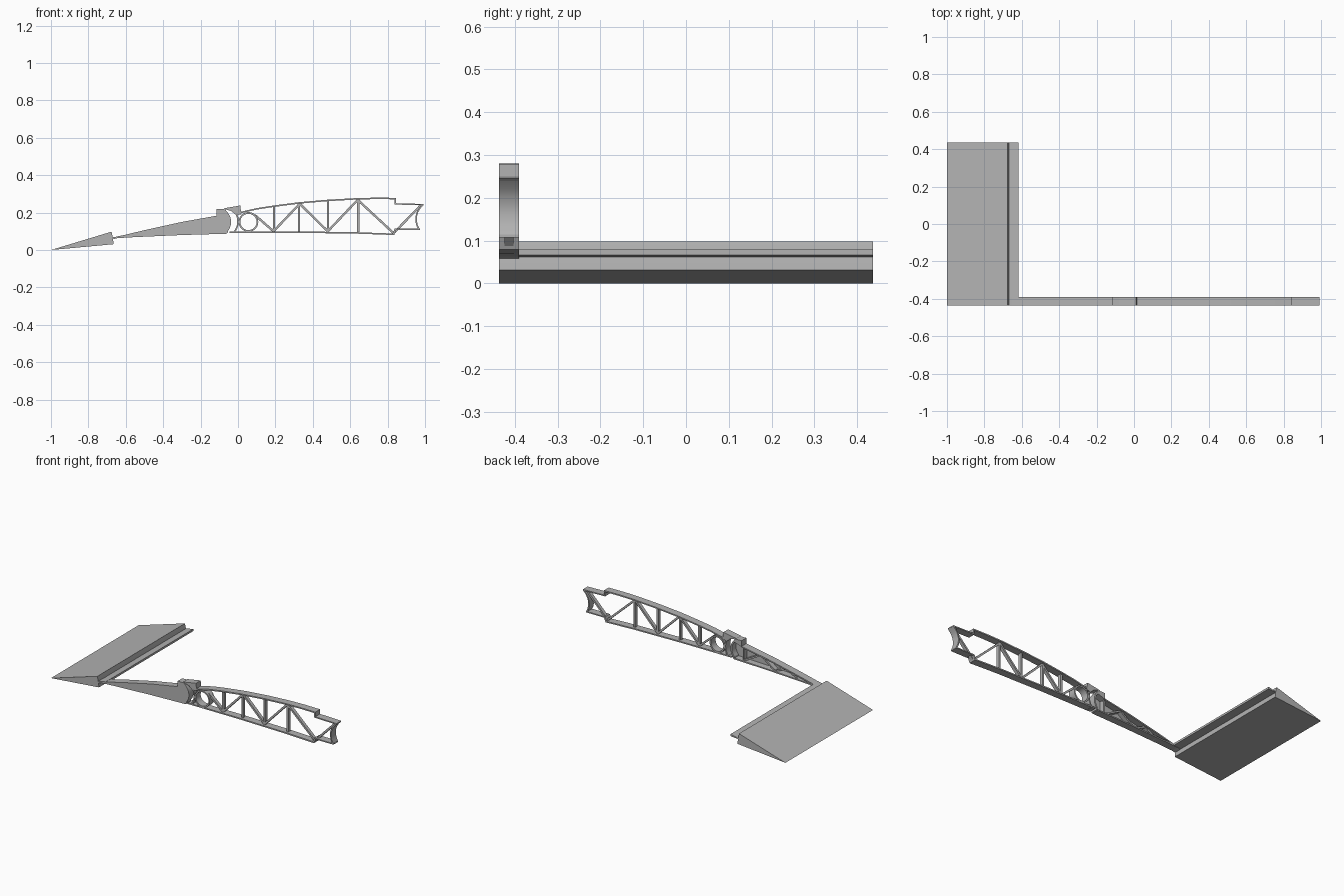
import bpy, bmesh, math
from mathutils import Vector

if "Cube" in bpy.data.objects:
    bpy.data.objects.remove(bpy.data.objects["Cube"])

Y0, Y1, YB = -0.437, -0.39, 0.437   # rib front, rib back, trailing edge far end

grey = bpy.data.materials.new("plain grey")
grey.diffuse_color = (0.45, 0.45, 0.45, 1)
grey.use_nodes = True
grey.node_tree.nodes["Principled BSDF"].inputs["Base Color"].default_value = grey.diffuse_color


def extrude(name, polys, y0=Y0, y1=Y1):
    """Extrude flat x-z polygons along y."""
    bm = bmesh.new()
    cache = {}

    def vert(p):
        key = (round(p[0], 5), round(p[1], 5))
        if key not in cache:
            cache[key] = bm.verts.new((p[0], y0, p[1]))
        return cache[key]
    faces = [bm.faces.new([vert(p) for p in poly]) for poly in polys]
    ext = bmesh.ops.extrude_face_region(bm, geom=faces, use_keep_orig=True)
    bmesh.ops.translate(bm, vec=(0, y1 - y0, 0),
                        verts=[g for g in ext["geom"] if isinstance(g, bmesh.types.BMVert)])
    bmesh.ops.recalc_face_normals(bm, faces=bm.faces)
    me = bpy.data.meshes.new(name)
    bm.to_mesh(me)
    bm.free()
    me.materials.append(grey)
    ob = bpy.data.objects.new(name, me)
    bpy.context.collection.objects.link(ob)
    bpy.context.view_layer.objects.active = ob
    ob.select_set(True)
    bpy.ops.object.shade_smooth_by_angle(angle=math.radians(25))
    ob.select_set(False)
    return ob


def band(name, pts, t, y0=Y0, y1=Y1, closed=False):
    """Strip of thickness t centred on a path."""
    p = [Vector(q) for q in pts]
    n = len(p)
    a, b = [], []
    for i in range(n):
        prev = p[i - 1] if i or closed else p[0]
        nxt = p[(i + 1) % n] if i < n - 1 or closed else p[-1]
        d = (nxt - prev).normalized()
        off = Vector((-d.y, d.x)) * t / 2
        a.append(p[i] + off)
        b.append(p[i] - off)
    quads = [(a[i], a[(i + 1) % n], b[(i + 1) % n], b[i]) for i in range(n if closed else n - 1)]
    return extrude(name, quads, y0, y1)


def arc(cx, cz, r, a0, a1, n=14):
    return [(cx + r * math.cos(math.radians(a0 + (a1 - a0) * i / n)),
             cz + r * math.sin(math.radians(a0 + (a1 - a0) * i / n))) for i in range(n + 1)]


# trailing edge wedge and its joining tongue, both running the full span
extrude("trailing_edge", [[(-1, 0), (-0.665, 0.031), (-0.669, 0.064), (-0.676, 0.098)]], Y0, YB)
extrude("trailing_tongue", [[(-0.67, 0.062), (-0.617, 0.066), (-0.617, 0.079), (-0.67, 0.067)]], Y0, YB)

# rear rib: closed front sheet, rim and bracing behind it
flap_top = [(-0.667, 0.066), (-0.5, 0.106), (-0.3, 0.15), (-0.115, 0.183)]
flap_bot = [(-0.667, 0.062), (-0.55, 0.069), (-0.3, 0.08), (-0.06, 0.087)]
nose = arc(-0.115, 0.15, 0.078, -40, 48)
extrude("rear_sheet", [flap_bot + nose + [(-0.07, 0.218), (-0.115, 0.218)] + flap_top[::-1]], Y0, Y0 + 0.006)
band("rear_top_skin", [(x, z - 0.004) for x, z in flap_top], 0.008)
band("rear_bottom_skin", [(x, z + 0.004) for x, z in flap_bot], 0.008)
band("rear_nose", [(-0.06, 0.09)] + arc(-0.115, 0.15, 0.073, -40, 48) + [(-0.07, 0.214)], 0.01)
extrude("rear_stop_block", [[(-0.115, 0.178), (-0.064, 0.195), (-0.067, 0.218), (-0.115, 0.218)]])
for i, (p, q) in enumerate([((-0.12, 0.18), (-0.12, 0.09)), ((-0.12, 0.09), (-0.24, 0.155)),
                            ((-0.24, 0.155), (-0.34, 0.083)), ((-0.34, 0.083), (-0.42, 0.118)),
                            ((-0.42, 0.118), (-0.5, 0.075))]):
    band(f"rear_brace_{i}", [p, q], 0.01, Y0, Y1 - 0.012)

# hinge socket, overlapping cap and spar ring
band("hinge_socket", arc(-0.09, 0.153, 0.09, -42, 44), 0.008)
extrude("hinge_cap", [[(-0.08, 0.222), (-0.035, 0.208), (-0.015, 0.19), (0.018, 0.19), (0.012, 0.238)]])
band("spar_ring", arc(0.056, 0.15, 0.048, 0, 352.5, 47), 0.009, closed=True)

# main rib skins
top = [(-0.005, 0.196), (0.1, 0.22), (0.19, 0.234), (0.33, 0.252), (0.48, 0.265),
       (0.64, 0.274), (0.74, 0.276), (0.842, 0.275)]
band("main_top_skin", top, 0.008)
band("main_bottom_skin", [(-0.045, 0.096), (0.3, 0.096), (0.64, 0.091), (0.835, 0.084)], 0.008)
# stepped front end with its concave edge
extrude("top_step", [[(0.838, 0.279), (0.846, 0.279), (0.846, 0.25), (0.993, 0.246), (0.986, 0.239), (0.838, 0.243)]])
extrude("bottom_step", [[(0.822, 0.08), (0.835, 0.08), (0.846, 0.107), (0.972, 0.107), (0.972, 0.114), (0.838, 0.114)]])
band("leading_socket", [(0.99, 0.243), (0.972, 0.224), (0.96, 0.204), (0.953, 0.18),
                        (0.952, 0.157), (0.957, 0.133), (0.968, 0.11)], 0.008)

# truss bars
zig = [(0.09, 0.187), (0.19, 0.1), (0.33, 0.247), (0.48, 0.1), (0.64, 0.268), (0.832, 0.09), (0.978, 0.24)]
for i in range(len(zig) - 1):
    band(f"diagonal_{i}", zig[i:i + 2], 0.012, Y0 + 0.013, Y1 - 0.013)
for i, (x, z) in enumerate([(0.192, 0.233), (0.326, 0.25), (0.481, 0.264), (0.643, 0.273)]):
    band(f"upright_{i}", [(x, 0.096), (x, z)], 0.012, Y0 + 0.013, Y1 - 0.013)
